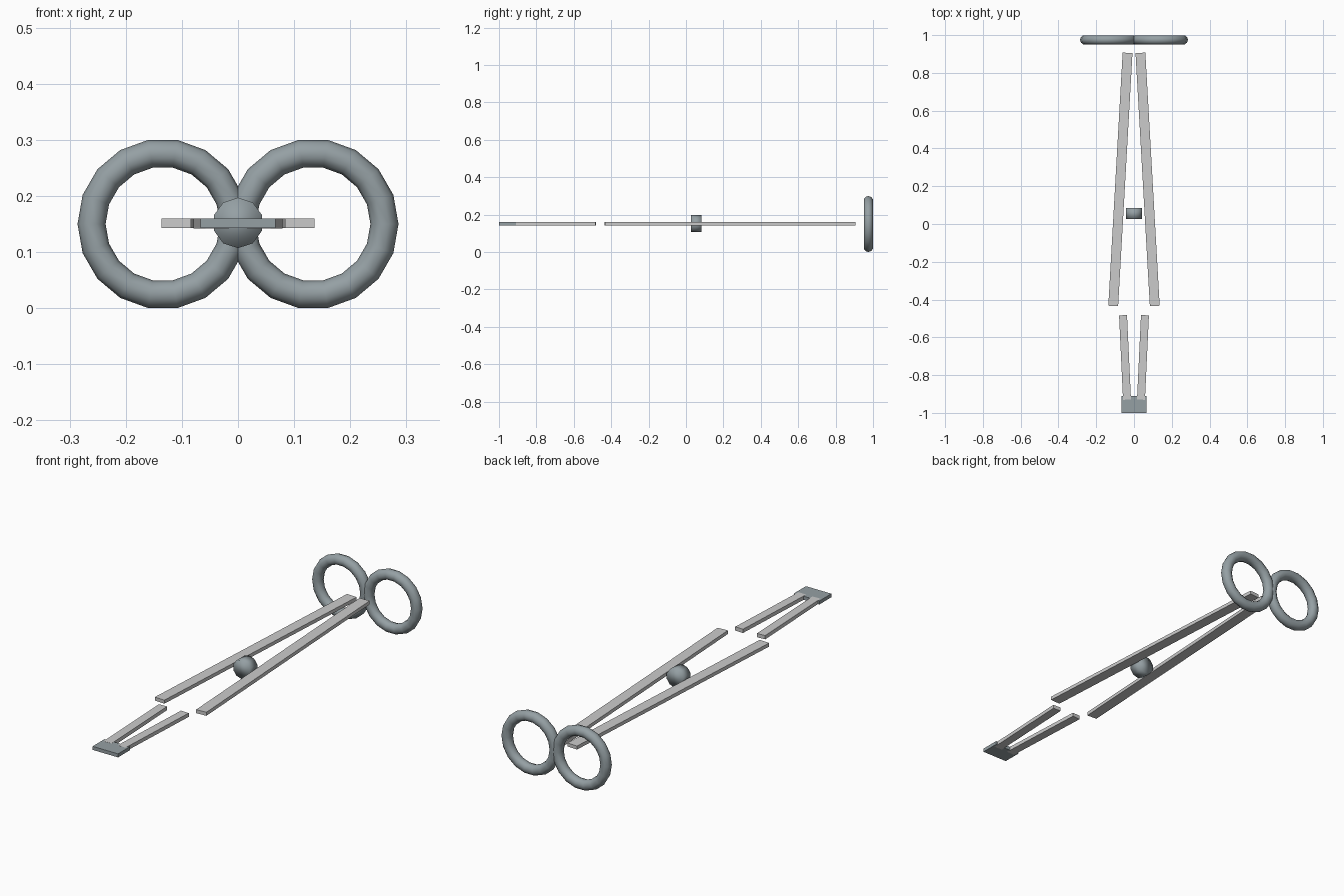
import bpy, math
from mathutils import Vector

if "Cube" in bpy.data.objects:
    bpy.data.objects.remove(bpy.data.objects["Cube"])

Z = 0.151      # shared mid-height of the flat parts
THICK = 0.017

steel = bpy.data.materials.new("dark_steel")
steel.diffuse_color = (0.30, 0.35, 0.37, 1)
steel.use_nodes = True
steel.node_tree.nodes["Principled BSDF"].inputs["Base Color"].default_value = steel.diffuse_color


def box(name, loc, size, turn=0.0):
    bpy.ops.mesh.primitive_cube_add(size=1, location=loc, rotation=(0, 0, turn))
    ob = bpy.context.object
    ob.name = name
    ob.scale = size
    return ob


def bar(name, start, end, width, thick):
    """Flat bar between two points given in plan view."""
    a, b = Vector(start), Vector(end)
    d, mid = b - a, (a + b) / 2
    return box(name, (mid.x, mid.y, Z), (width, d.length, thick),
               -math.atan2(d.x, d.y))


for s, side in ((-1, "left"), (1, "right")):
    # Long rear shank and short front jaw, mirrored across the middle
    bar(side + "_shank", (s * 0.110, -0.434), (s * 0.034, 0.906), 0.052, THICK)
    bar(side + "_jaw", (s * 0.058, -0.483), (s * 0.037, -0.930), 0.042, THICK + 0.001)

    # Upright finger ring
    bpy.ops.mesh.primitive_torus_add(
        major_segments=18, minor_segments=10, major_radius=0.127,
        minor_radius=0.025, location=(s * 0.134, 0.975, 0.15),
        rotation=(math.pi / 2, 0, 0))
    ring = bpy.context.object
    ring.name = side + "_finger_ring"
    ring.data.materials.append(steel)
    bpy.ops.object.shade_smooth()

# Pivot pin running front to back
bpy.ops.mesh.primitive_cylinder_add(
    vertices=10, radius=0.045, depth=0.058, location=(0, 0.055, 0.152),
    rotation=(math.pi / 2, 0, 0))
pin = bpy.context.object
pin.name = "pivot_pin"
pin.data.materials.append(steel)
bpy.ops.object.shade_smooth()

# Tip plate joining the jaws
tip = box("tip_plate", (0, -0.955, Z), (0.134, 0.09, THICK))
tip.data.materials.append(steel)
